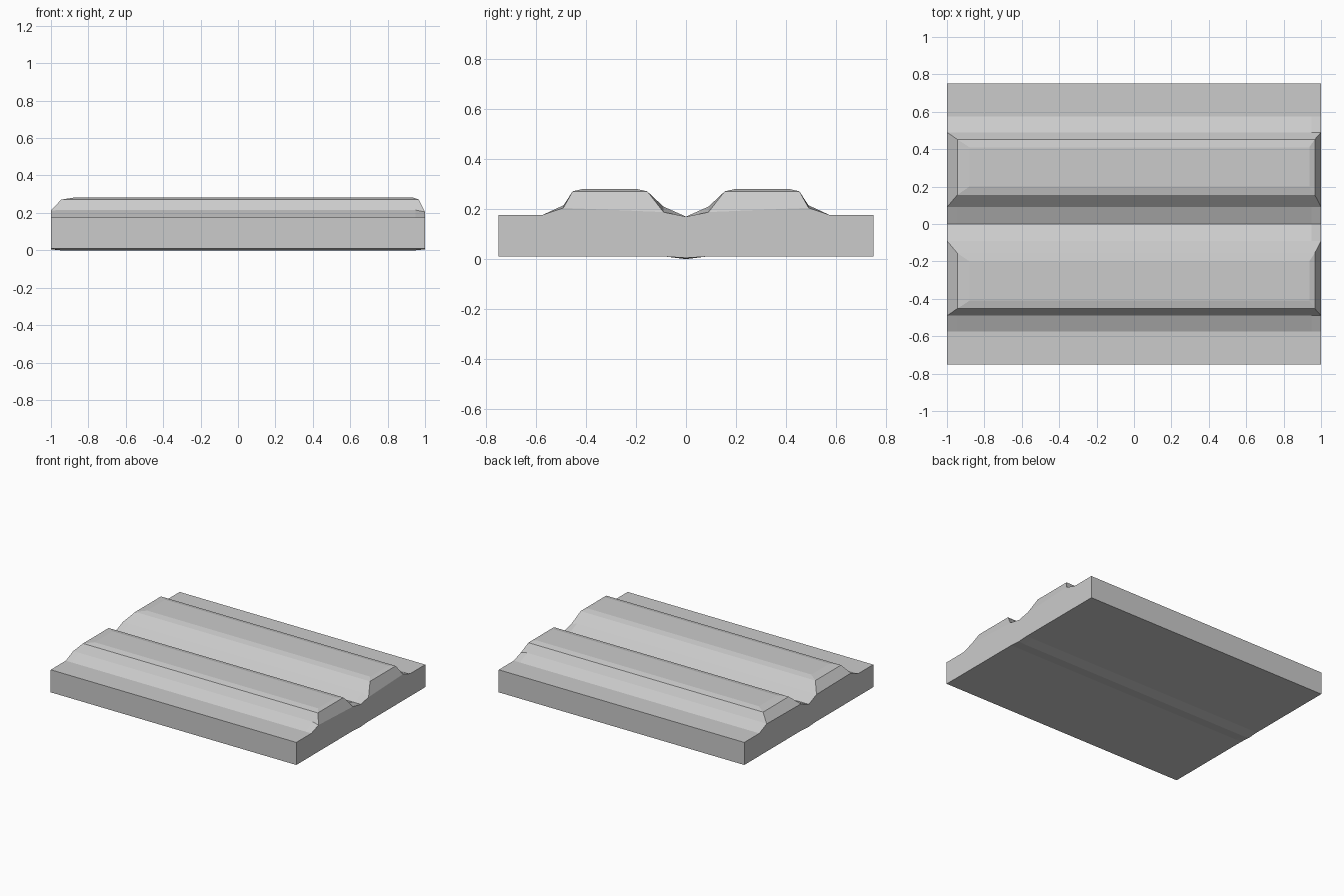
import bpy, bmesh

if "Cube" in bpy.data.objects:
    bpy.data.objects.remove(bpy.data.objects["Cube"])

bm = bmesh.new()

# stations along x: (x, inner ridge foot z, outer ridge foot z, keel z)
stations = [(-1, 0.208, 0.213, 0.005), (-0.95, 0.21, 0.215, 0.0),
            (0.95, 0.21, 0.215, 0.0), (1, 0.188, 0.205, 0.005)]

# half slab: open section at y = 0, ridge footprint left open between points 1 and 2
rows = []
for x, zi, zo, zk in stations:
    section = [(0, 0.17), (0.09, zi), (0.49, zo), (0.575, 0.176),
               (0.75, 0.176), (0.75, 0.01), (0.08, 0.01), (0, zk)]
    rows.append([bm.verts.new((x, y, z)) for y, z in section])
for a, b in zip(rows, rows[1:]):
    for i in range(7):
        if i != 1:
            bm.faces.new((a[i], a[i + 1], b[i + 1], b[i]))
for end in (rows[0], rows[-1]):
    bm.faces.new(end)


# ridge: two shrinking rectangles above the footprint
def rect(x0, x1, y0, y1, z):
    return [bm.verts.new(p) for p in
            ((x0, y0, z), (x1, y0, z), (x1, y1, z), (x0, y1, z))]


shoulder = rect(-0.945, 0.967, 0.155, 0.453, 0.271)
crown = rect(-0.88, 0.937, 0.2, 0.41, 0.281)
inner = [r[1] for r in rows]
outer = [r[2] for r in rows]
bm.faces.new(inner + [shoulder[1], shoulder[0]])
bm.faces.new(outer[::-1] + [shoulder[3], shoulder[2]])
bm.faces.new((inner[-1], outer[-1], shoulder[2], shoulder[1]))
bm.faces.new((outer[0], inner[0], shoulder[0], shoulder[3]))
for i in range(4):
    j = (i + 1) % 4
    bm.faces.new((shoulder[i], shoulder[j], crown[j], crown[i]))
bm.faces.new(crown)

bmesh.ops.recalc_face_normals(bm, faces=bm.faces)
mesh = bpy.data.meshes.new("ridged_slab")
bm.to_mesh(mesh)
bm.free()
slab = bpy.data.objects.new("ridged_slab", mesh)
bpy.context.collection.objects.link(slab)

# second ridge and half of the slab
mirror = slab.modifiers.new("mirror", 'MIRROR')
mirror.use_axis = (False, True, False)
mirror.use_clip = True
